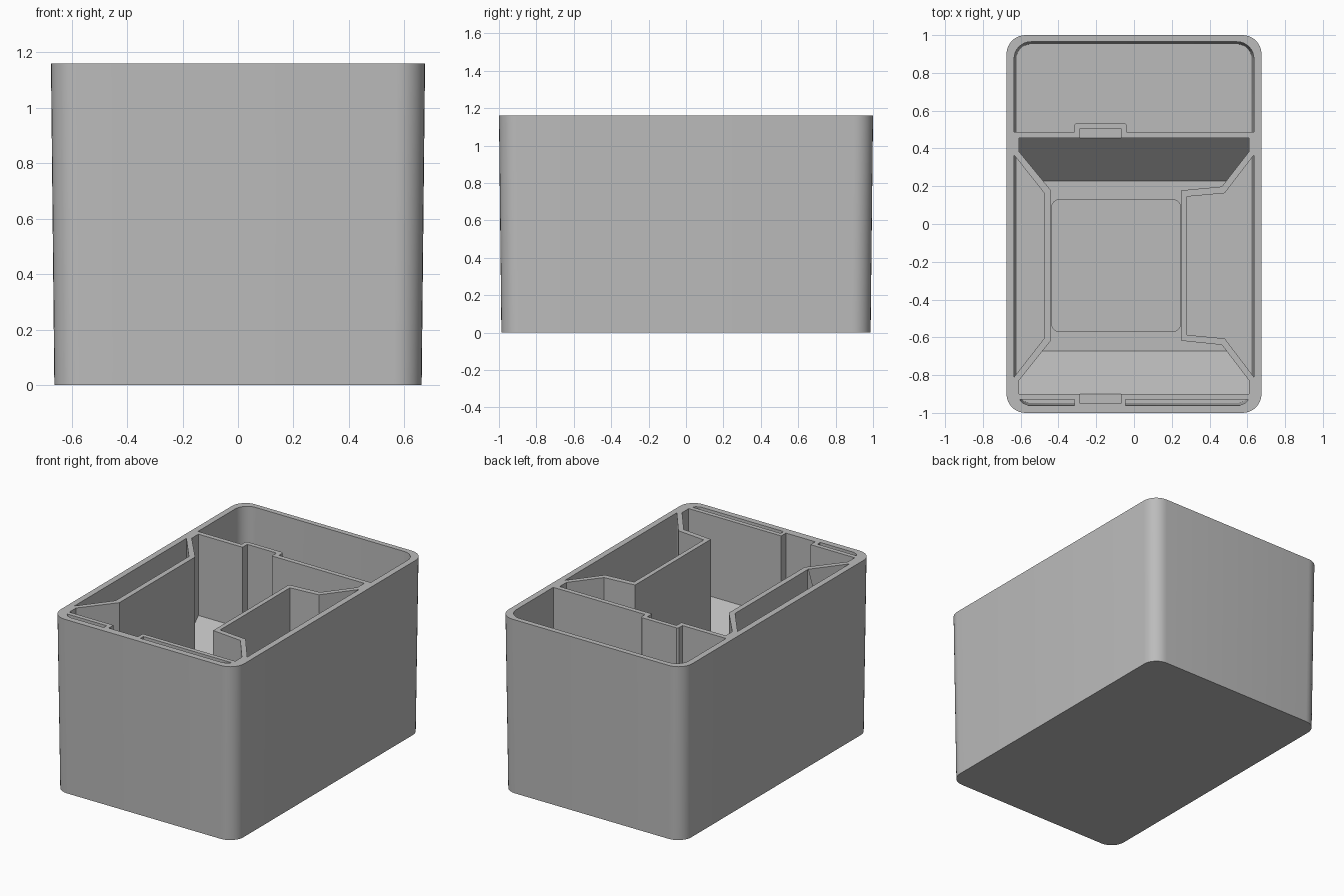
import bpy, bmesh, math
from mathutils import Vector

if "Cube" in bpy.data.objects:
    bpy.data.objects.remove(bpy.data.objects["Cube"], do_unlink=True)

HEIGHT = 1.16
FLOOR = 0.05
LEDGE, SLOPE_TOP = 0.38, 0.62
ABOVE = 1.3

grey = bpy.data.materials.new("matte grey")
grey.diffuse_color = (0.5, 0.5, 0.5, 1)
grey.use_nodes = True
grey.node_tree.nodes["Principled BSDF"].inputs["Base Color"].default_value = (0.5, 0.5, 0.5, 1)


def arc(cx, cy, r, start, steps=8):
    """Quarter-circle corner, counter-clockwise from start degrees."""
    angles = [math.radians(start + 90 * i / steps) for i in range(steps + 1)]
    return [(cx + r * math.cos(a), cy + r * math.sin(a)) for a in angles]


def rounded_rect(x0, x1, y0, y1, r):
    return (arc(x1 - r, y1 - r, r, 0) + arc(x0 + r, y1 - r, r, 90)
            + arc(x0 + r, y0 + r, r, 180) + arc(x1 - r, y0 + r, r, 270))


def draft(p):
    """Lean points near the outer shell inwards, for the lower end of a pocket."""
    def lean(v, start):
        amount = max(0, min(1, (abs(v) - start) / 0.09))
        return v - math.copysign(0.012 * amount, v)
    return lean(p[0], 0.545), lean(p[1], 0.87)


def prism(name, outline, z0, z1, lower=lambda p: p, planes=()):
    """Closed prism; lower reshapes the bottom ring, planes trim what lies under them."""
    bm = bmesh.new()
    bottom = [bm.verts.new((*lower(p), z0)) for p in outline]
    top = [bm.verts.new((*p, z1)) for p in outline]
    bm.faces.new(bottom)
    bm.faces.new(top)
    n = len(outline)
    for i in range(n):
        j = (i + 1) % n
        bm.faces.new((bottom[i], bottom[j], top[j], top[i]))
    bmesh.ops.recalc_face_normals(bm, faces=bm.faces)
    for co, normal in planes:
        cut = bmesh.ops.bisect_plane(bm, geom=bm.verts[:] + bm.edges[:] + bm.faces[:],
                                     plane_co=co, plane_no=normal, clear_inner=True)
        rim = [e for e in cut["geom_cut"] if isinstance(e, bmesh.types.BMEdge)]
        bmesh.ops.contextual_create(bm, geom=rim)
    bmesh.ops.recalc_face_normals(bm, faces=bm.faces)
    mesh = bpy.data.meshes.new(name)
    bm.to_mesh(mesh)
    bm.free()
    mesh.materials.append(grey)
    obj = bpy.data.objects.new(name, mesh)
    bpy.context.collection.objects.link(obj)
    return obj


# Outer body, slightly narrower at the base
body = prism("storage_box", rounded_rect(-0.675, 0.675, -1, 1, 0.1), 0, HEIGHT,
             lower=lambda p: (p[0] * 0.982, p[1] * 0.987))

# Central well with a sloped ramp at each end
well = [(0.61, 0.455), (-0.61, 0.455), (-0.61, 0.385), (-0.44, 0.178), (-0.44, -0.617),
        (-0.61, -0.83), (-0.61, -0.9), (0.61, -0.9), (0.61, -0.83), (0.465, -0.64),
        (0.25, -0.618), (0.25, 0.178), (0.465, 0.198), (0.61, 0.385)]
rise, run = SLOPE_TOP - LEDGE, 0.227
ramps = [(Vector((0, 0.455, SLOPE_TOP)), Vector((0, -rise, run))),
         (Vector((0, -0.9, SLOPE_TOP)), Vector((0, rise, run)))]
cutters = [prism("well_cutter", well, LEDGE, ABOVE, planes=ramps)]

# Square pocket in the well floor
cutters.append(prism("floor_pocket_cutter",
                     rounded_rect(-0.437, 0.247, -0.57, 0.13, 0.045), FLOOR, LEDGE + 0.1))

# Shallow notches in the end walls of the well
for name, y0, y1 in (("back", 0.43, 0.505), ("front", -0.95, -0.88)):
    cutters.append(prism(name + "_notch_cutter",
                         [(-0.285, y0), (-0.07, y0), (-0.07, y1), (-0.285, y1)],
                         SLOPE_TOP, ABOVE))

# Back compartment, stepping around the back notch
back = (arc(0.545, 0.875, 0.09, 0) + arc(-0.545, 0.875, 0.09, 90)
        + [(-0.635, 0.487), (-0.315, 0.487), (-0.315, 0.525), (-0.305, 0.535),
           (-0.05, 0.535), (-0.04, 0.525), (-0.04, 0.487), (0.635, 0.487)])
cutters.append(prism("back_compartment_cutter", back, FLOOR, HEIGHT + 0.01, draft))

# Side compartments
left = [(0.635, 0.365), (0.48, 0.163), (0.28, 0.145), (0.28, -0.587),
        (0.48, -0.606), (0.635, -0.81)]
right = [(-0.635, 0.365), (-0.475, 0.163), (-0.475, -0.605), (-0.635, -0.81)]
cutters.append(prism("left_compartment_cutter", left, FLOOR, HEIGHT + 0.01, draft))
cutters.append(prism("right_compartment_cutter", right, FLOOR, HEIGHT + 0.01, draft))

# Narrow slots in the front wall
for name, inner, side in (("right", -0.315, -1), ("left", -0.045, 1)):
    slot = [(inner, -0.93), (inner, -0.96), (side * 0.56, -0.96),
            (side * 0.59, -0.948), (side * 0.605, -0.93)]
    cutters.append(prism(name + "_slot_cutter", slot, FLOOR, HEIGHT + 0.01, draft))

# Carve every cavity out of the body
bpy.context.view_layer.objects.active = body
for cutter in cutters:
    cutter.hide_render = True
    mod = body.modifiers.new(cutter.name, "BOOLEAN")
    mod.operation = "DIFFERENCE"
    mod.solver = "EXACT"
    mod.object = cutter
    bpy.ops.object.modifier_apply(modifier=mod.name)
    bpy.data.objects.remove(cutter, do_unlink=True)

bpy.ops.object.select_all(action="DESELECT")
body.select_set(True)
bpy.ops.object.shade_smooth_by_angle(angle=math.radians(30))
